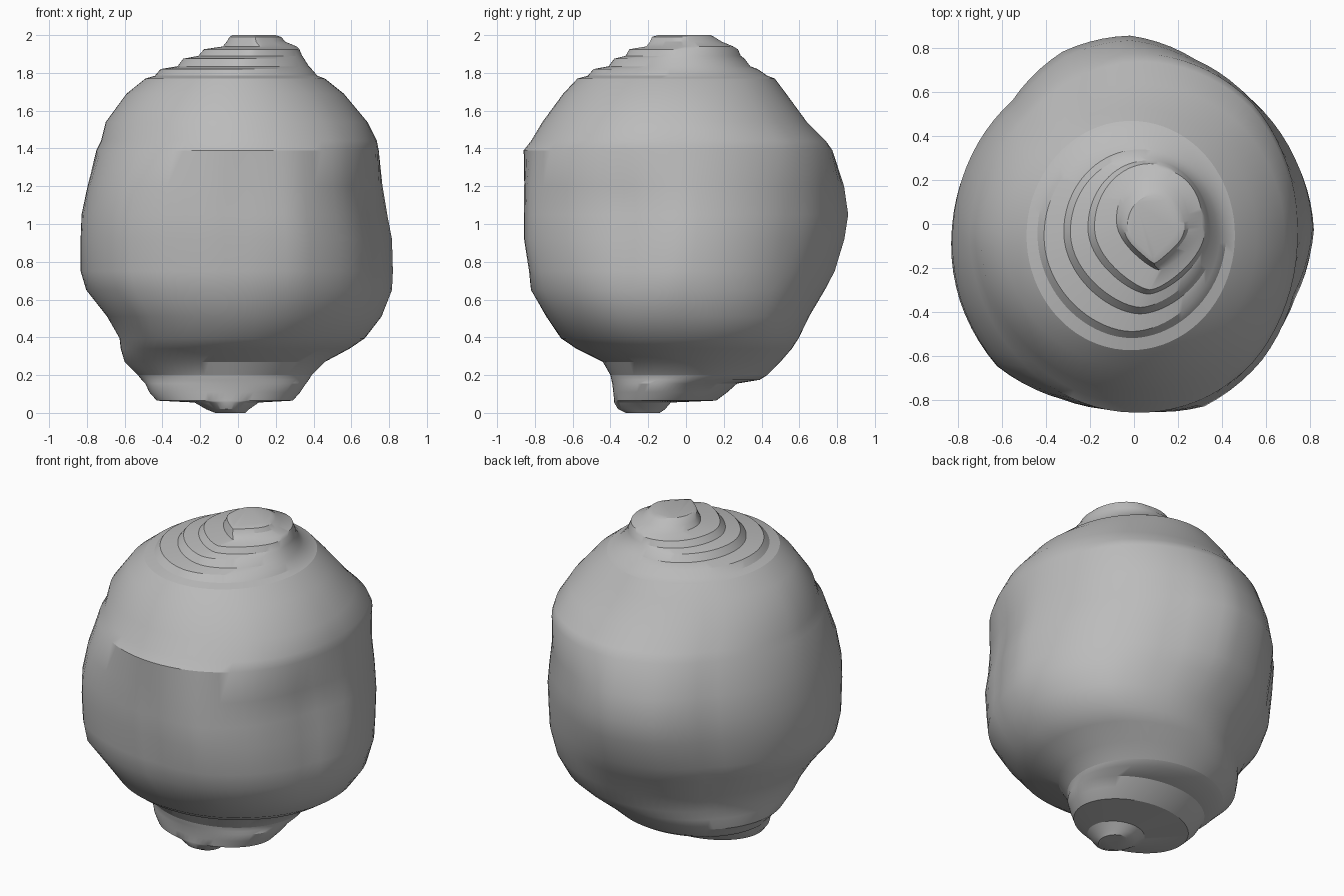
import bpy
import math

cube = bpy.data.objects.get("Cube")
if cube:
    bpy.data.objects.remove(cube, do_unlink=True)

clay = bpy.data.materials.new("grey clay")
clay.use_nodes = True
GREY = (0.5, 0.5, 0.5, 1)
clay.diffuse_color = GREY
clay.node_tree.nodes["Principled BSDF"].inputs["Base Color"].default_value = GREY

SIDES = 80

# Uneven plan outlines by height: radius factors counted round from the left (+x)
ROUND = [1]
LOW = [1, 1.06, 1, 0.98, 1, 1.07, 1, 0.98]
MIDDLE = [1, 0.975, 0.955, 0.957, 1.01, 1, 0.94, 0.97,
          1, 1.035, 1.06, 1.005, 0.985, 1.045, 1.015, 0.965]
HIGH = [1, 1.03, 1, 0.95, 1, 0.985, 1, 1.025]
OUTLINES = [(0, ROUND), (0.2, ROUND), (0.42, LOW), (0.8, MIDDLE),
            (1.15, MIDDLE), (1.4, HIGH), (1.8, ROUND), (2, ROUND)]


def sample(outline, angle):
    """Radius factor of one outline at an angle."""
    place = angle / math.tau * len(outline)
    i = int(place)
    a, b = outline[i % len(outline)], outline[(i + 1) % len(outline)]
    return a + (b - a) * (place - i)


def outline_factor(angle, z):
    """Blend the two outlines above and below a height."""
    for (z0, lower), (z1, upper) in zip(OUTLINES, OUTLINES[1:]):
        if z <= z1:
            mix = (z - z0) / (z1 - z0)
            return sample(lower, angle) * (1 - mix) + sample(upper, angle) * mix


def ring_point(section, angle, front_power):
    """Point on a rounded outline; the front half can be pinched to a wedge."""
    z, right, left, front, back = section
    c, s = math.cos(angle), math.sin(angle)
    power = 2 + (front_power - 2) * max(0, -s) ** 0.5
    radius = (abs(c) ** power + abs(s) ** power) ** (-1 / power)
    radius *= outline_factor(angle, z)
    x = (left + right) / 2 + (left - right) / 2 * radius * c
    y = (front + back) / 2 + (back - front) / 2 * radius * s
    return x, y, z


def loft(name, sections, top_power=2, cap_first=False, cap_last=False):
    """Skin a stack of outlines, listed from bottom to top."""
    verts, faces = [], []
    last = len(sections) - 1
    for i, section in enumerate(sections):
        power = 2 + (top_power - 2) * i / last
        for k in range(SIDES):
            verts.append(ring_point(section, math.tau * k / SIDES, power))
    for i in range(last):
        a, b = i * SIDES, (i + 1) * SIDES
        for k in range(SIDES):
            n = (k + 1) % SIDES
            faces.append((a + k, a + n, b + n, b + k))
    if cap_first:
        faces.append(tuple(reversed(range(SIDES))))
    if cap_last:
        faces.append(tuple(range(last * SIDES, (last + 1) * SIDES)))
    mesh = bpy.data.meshes.new(name)
    mesh.from_pydata(verts, [], faces)
    mesh.materials.append(clay)
    obj = bpy.data.objects.new(name, mesh)
    bpy.context.collection.objects.link(obj)
    bpy.ops.object.select_all(action="DESELECT")
    obj.select_set(True)
    bpy.context.view_layer.objects.active = obj
    bpy.ops.object.shade_smooth_by_angle(angle=math.radians(30))


# Each section: height, right edge, left edge, front edge, back edge
waist = (0.2, -0.53, 0.39, -0.4, 0.43)
shoulder = (1.77, -0.49, 0.46, -0.575, 0.47)

# Off-centre foot with a small lobe below and a step up toward the back
loft("foot", [
    (0, -0.12, 0.04, -0.32, -0.14),
    (0.02, -0.17, 0.06, -0.36, -0.11),
    (0.055, -0.23, 0.11, -0.38, -0.08),
    (0.065, -0.43, 0.29, -0.38, 0.16),
    (0.11, -0.47, 0.33, -0.385, 0.22),
    (0.155, -0.49, 0.36, -0.39, 0.27),
    (0.175, -0.51, 0.375, -0.395, 0.39),
    waist,
], cap_first=True)

# Swollen body
loft("body", [
    waist,
    (0.27, -0.6, 0.46, -0.44, 0.5),
    (0.34, -0.62, 0.59, -0.58, 0.56),
    (0.395, -0.625, 0.67, -0.66, 0.595),
    (0.51, -0.69, 0.76, -0.74, 0.65),
    (0.65, -0.8, 0.815, -0.825, 0.73),
    (0.75, -0.83, 0.82, -0.835, 0.78),
    (0.92, -0.83, 0.815, -0.86, 0.83),
    (1.05, -0.825, 0.79, -0.86, 0.85),
    (1.2, -0.795, 0.765, -0.86, 0.83),
    (1.39, -0.75, 0.745, -0.86, 0.775),
    (1.44, -0.725, 0.735, -0.82, 0.74),
    (1.54, -0.7, 0.685, -0.76, 0.64),
    (1.69, -0.59, 0.56, -0.65, 0.53),
    shoulder,
])

# Stepped crown, pinched toward the front
loft("crown", [
    shoulder,
    (1.785, -0.44, 0.42, -0.52, 0.43),
    (1.82, -0.41, 0.39, -0.49, 0.38),
    (1.835, -0.32, 0.375, -0.41, 0.34),
    (1.875, -0.29, 0.35, -0.38, 0.31),
    (1.89, -0.21, 0.34, -0.32, 0.29),
    (1.925, -0.18, 0.325, -0.3, 0.275),
    (1.94, -0.08, 0.31, -0.21, 0.25),
    (1.965, -0.06, 0.25, -0.19, 0.19),
    (1.99, -0.045, 0.23, -0.18, 0.15),
    (2, -0.03, 0.2, -0.15, 0.13),
], top_power=1.15, cap_last=True)
